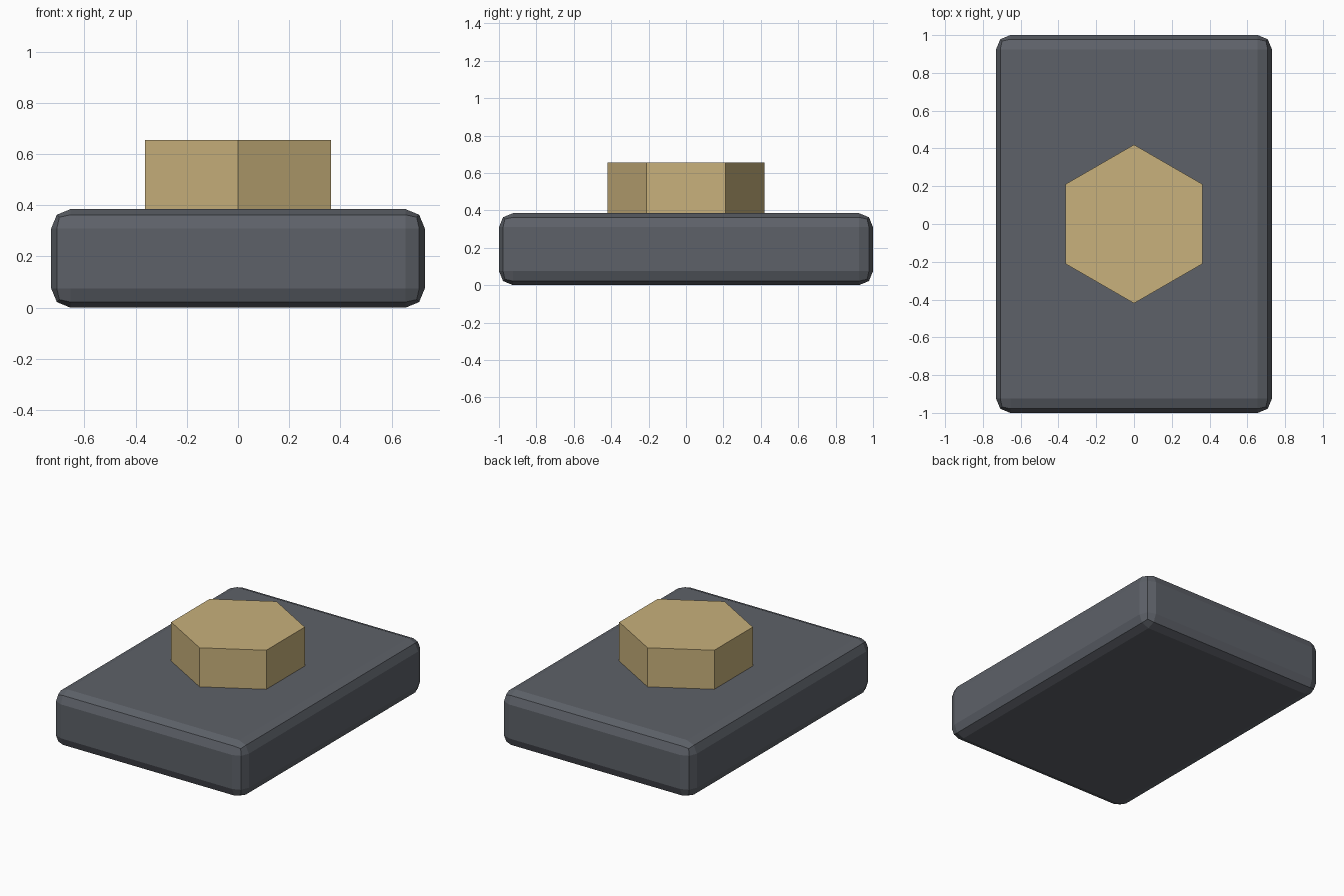
import bpy
import math

cube = bpy.data.objects.get("Cube")
if cube:
    bpy.data.objects.remove(cube, do_unlink=True)


def material(name, rgb):
    mat = bpy.data.materials.new(name)
    mat.use_nodes = True
    color = (*rgb, 1.0)
    mat.diffuse_color = color
    mat.node_tree.nodes["Principled BSDF"].inputs["Base Color"].default_value = color
    return mat


def finish(name, mat):
    obj = bpy.context.object
    obj.name = name
    obj.data.name = name
    obj.data.materials.append(mat)
    return obj


slate = material("slate grey", (0.11, 0.12, 0.14))
gold = material("pale gold", (0.58, 0.44, 0.20))

BASE_HEIGHT = 0.385
KNOB_HEIGHT = 0.27

# Slab with chamfered, two-step rounded edges
bpy.ops.mesh.primitive_cube_add(size=1, location=(0, 0, BASE_HEIGHT / 2))
base = finish("base_slab", slate)
base.scale = (1.46, 2.0, BASE_HEIGHT)
bpy.ops.object.transform_apply(location=False, rotation=False, scale=True)
bevel = base.modifiers.new("edge_bevel", "BEVEL")
bevel.width = 0.075
bevel.segments = 2
bevel.limit_method = "ANGLE"

# Hexagonal knob with corners pointing front and back
bpy.ops.mesh.primitive_cylinder_add(
    vertices=6, radius=0.42, depth=KNOB_HEIGHT,
    location=(0, 0, BASE_HEIGHT + KNOB_HEIGHT / 2))
knob = finish("hex_knob", gold)
